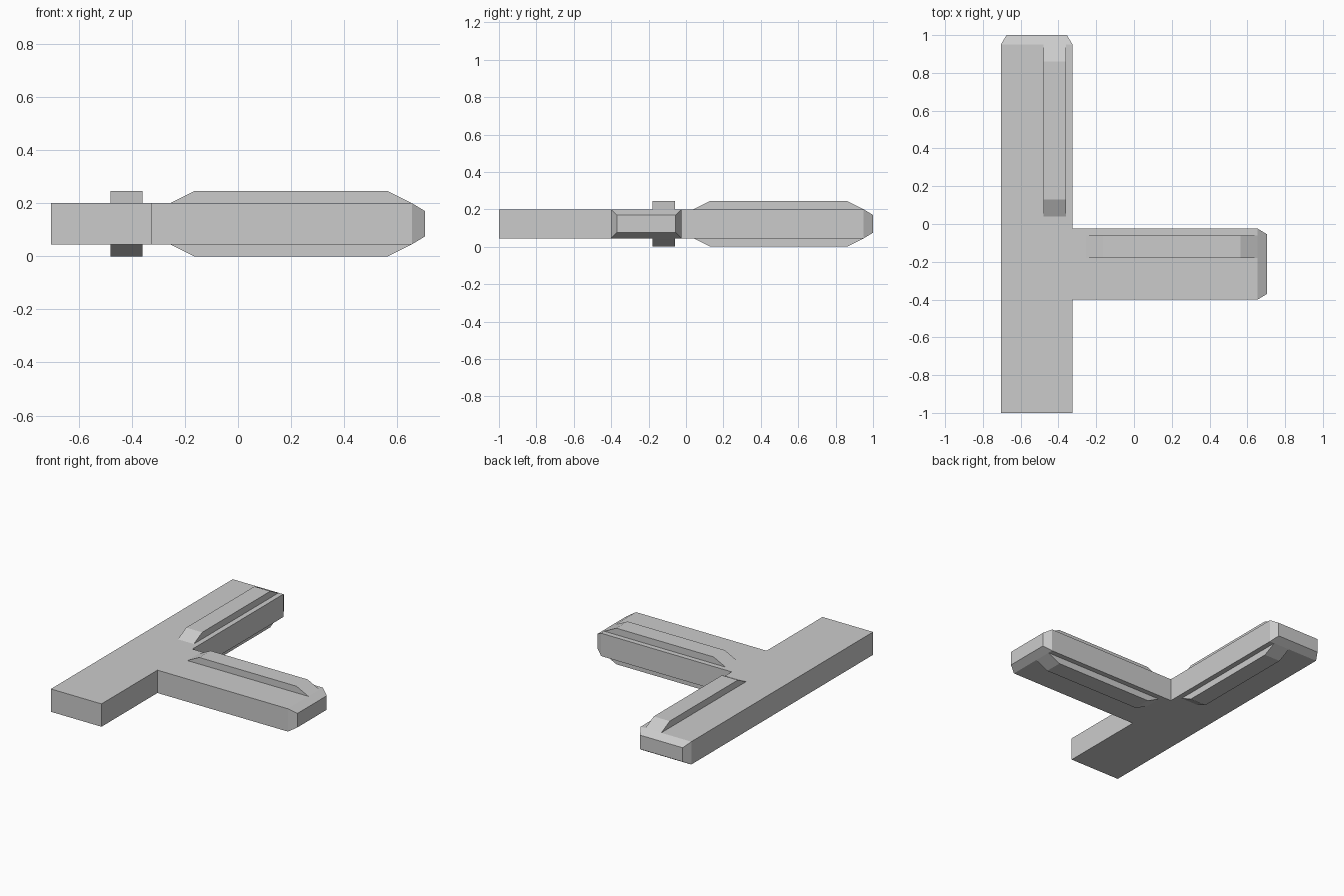
import bpy
import bmesh
from mathutils import Vector

if "Cube" in bpy.data.objects:
    bpy.data.objects.remove(bpy.data.objects["Cube"])

grey = bpy.data.materials.new("plain_grey")
grey.use_nodes = True
colour = (0.6, 0.6, 0.6, 1)
grey.diffuse_color = colour
grey.node_tree.nodes["Principled BSDF"].inputs["Base Color"].default_value = colour

BOTTOM, TOP, FULL = 0.045, 0.2, 0.245
TIP, INSET = 0.05, 0.03


def prism(outline, sweep):
    """Closed solid made by sweeping a flat outline along a vector."""
    bm = bmesh.new()
    base = bm.faces.new([bm.verts.new(p) for p in outline])
    swept = bmesh.ops.extrude_face_region(bm, geom=[base], use_keep_orig=True)
    verts = [v for v in swept["geom"] if isinstance(v, bmesh.types.BMVert)]
    bmesh.ops.translate(bm, vec=sweep, verts=verts)
    bmesh.ops.recalc_face_normals(bm, faces=bm.faces[:])
    return bm


def finish(bm, name):
    mesh = bpy.data.meshes.new(name)
    bm.to_mesh(mesh)
    bm.free()
    mesh.materials.append(grey)
    obj = bpy.data.objects.new(name, mesh)
    bpy.context.collection.objects.link(obj)


def taper_end(bm, direction):
    """Draw the outermost face along a direction out into a bevelled tip."""
    direction = Vector(direction)
    bm.normal_update()
    ends = [f for f in bm.faces if f.normal.dot(direction) > 0.99]
    end = max(ends, key=lambda f: f.calc_center_median().dot(direction))
    tip = bmesh.ops.extrude_discrete_faces(bm, faces=[end])["faces"][0]
    centre = tip.calc_center_median()
    for v in tip.verts:
        off = v.co - centre
        v.co = centre + direction * TIP + Vector(
            (c - INSET * (1 if c > 0 else -1)) if abs(c) > 0.001 else 0 for c in off)


# T-shaped body: long bar with one side arm
outline = [(-0.705, -1), (-0.325, -1), (-0.325, -0.4), (0.655, -0.4),
           (0.655, -0.025), (-0.325, -0.025), (-0.325, 0.95), (-0.705, 0.95)]
body = prism([(x, y, BOTTOM) for x, y in outline], (0, 0, TOP - BOTTOM))
taper_end(body, (0, 1, 0))
taper_end(body, (1, 0, 0))
finish(body, "t_shaped_body")

# Raised rails with sloping ends, standing out above and below the body
SLOPE = 0.09


def rail_profile(start, end):
    return [(start, BOTTOM), (start + SLOPE, 0), (end - SLOPE, 0), (end, BOTTOM),
            (end, TOP), (end - SLOPE, FULL), (start + SLOPE, FULL), (start, TOP)]


finish(prism([(x, -0.18, z) for x, z in rail_profile(-0.255, 0.655)], (0, 0.12, 0)),
       "side_arm_rail")
finish(prism([(-0.48, y, z) for y, z in rail_profile(0.04, 0.95)], (0.12, 0, 0)),
       "long_bar_rail")
